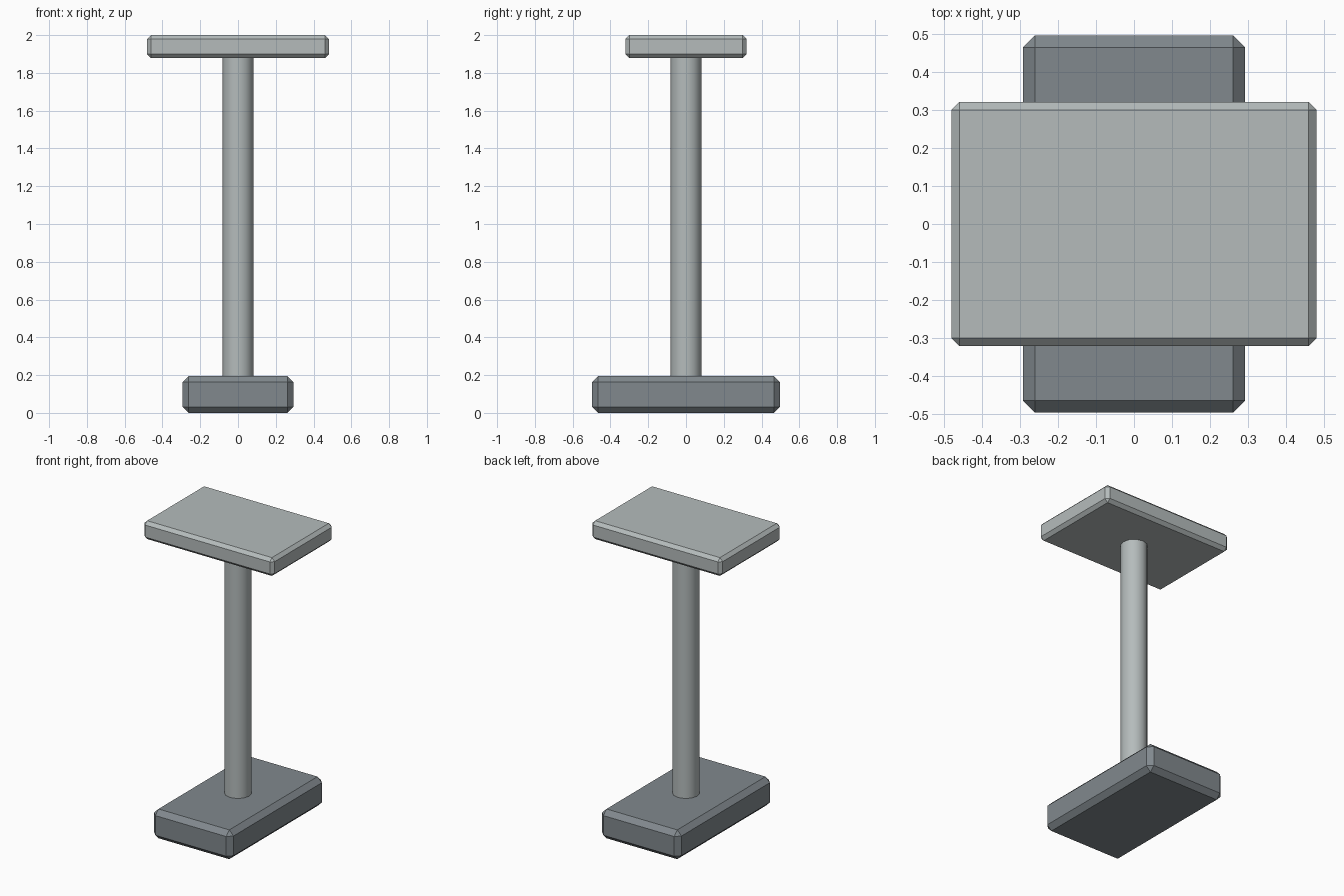
import bpy
import math

if "Cube" in bpy.data.objects:
    bpy.data.objects.remove(bpy.data.objects["Cube"])


def material(name, color):
    mat = bpy.data.materials.new(name)
    mat.diffuse_color = (*color, 1)
    mat.use_nodes = True
    mat.node_tree.nodes["Principled BSDF"].inputs["Base Color"].default_value = mat.diffuse_color
    return mat


def slab(name, size, z_bottom, chamfer, mat):
    """Box with a single-segment chamfer on every edge."""
    bpy.ops.mesh.primitive_cube_add(size=1, location=(0, 0, z_bottom + size[2] / 2))
    obj = bpy.context.object
    obj.name = name
    obj.scale = size
    bpy.ops.object.transform_apply(location=False, rotation=False, scale=True)
    bevel = obj.modifiers.new("chamfer", 'BEVEL')
    bevel.width = chamfer
    bevel.segments = 1
    obj.data.materials.append(mat)
    return obj


light_metal = material("light_metal", (0.46, 0.50, 0.50))
dark_metal = material("dark_metal", (0.22, 0.25, 0.27))

# Heavy base, long in y
slab("base", (0.586, 0.994, 0.195), 0.0, 0.032, dark_metal)

# Top plate, long in x
slab("top_plate", (0.962, 0.642, 0.122), 1.878, 0.021, light_metal)

# Round post, ends sunk slightly into both slabs
z0, z1 = 0.17, 1.90
bpy.ops.mesh.primitive_cylinder_add(vertices=12, radius=0.083, depth=z1 - z0,
                                    location=(0, 0, (z0 + z1) / 2))
post = bpy.context.object
post.name = "post"
post.data.materials.append(light_metal)
bpy.ops.object.shade_smooth_by_angle(angle=math.radians(40))
